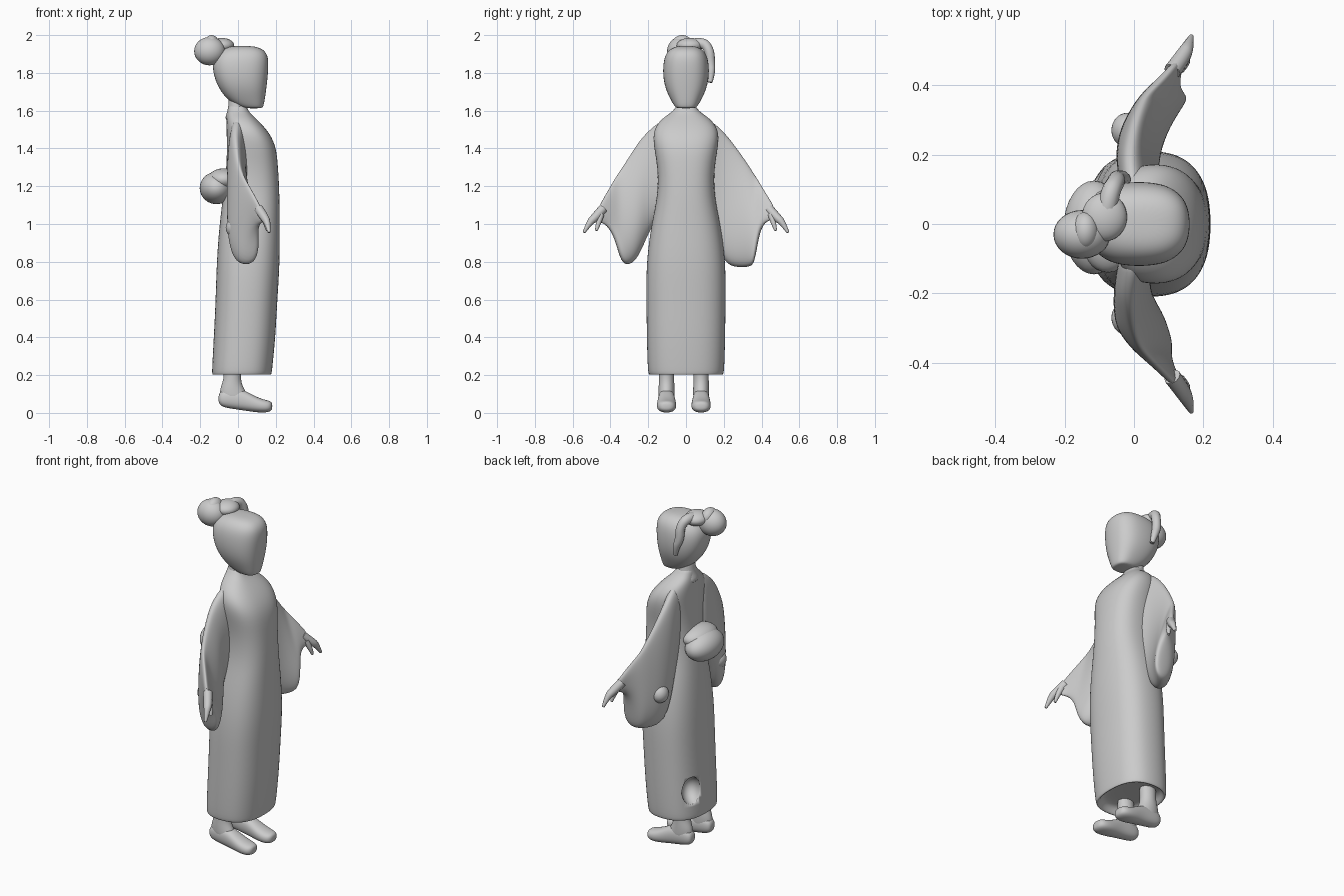
import bpy, bmesh
from math import sin, cos, pi
from mathutils import Vector


def smooth(obj, levels=2):
    obj.data.polygons.foreach_set("use_smooth", [True] * len(obj.data.polygons))
    if levels:
        m = obj.modifiers.new("soft", 'SUBSURF')
        m.levels = m.render_levels = levels
    return obj


def loft(name, rings, levels=2):
    """Skin a list of equal-length point rings and cap both ends."""
    bm = bmesh.new()
    vs = [[bm.verts.new(p) for p in r] for r in rings]
    n = len(vs[0])
    for a, b in zip(vs, vs[1:]):
        for i in range(n):
            j = (i + 1) % n
            bm.faces.new((a[i], a[j], b[j], b[i]))
    bm.faces.new(vs[0][::-1])
    bm.faces.new(vs[-1])
    bmesh.ops.recalc_face_normals(bm, faces=bm.faces)
    me = bpy.data.meshes.new(name)
    bm.to_mesh(me)
    bm.free()
    obj = bpy.data.objects.new(name, me)
    bpy.context.collection.objects.link(obj)
    return smooth(obj, levels)


def sq(v, p):
    return (1 if v >= 0 else -1) * abs(v) ** p


def flat_ring(z, x0, x1, hy, yc=0, p=0.8, n=20):
    """Horizontal rounded ring."""
    return [((x0 + x1) / 2 + (x1 - x0) / 2 * sq(cos(2 * pi * i / n), p),
             yc + hy * sq(sin(2 * pi * i / n), p), z) for i in range(n)]


def blob(name, loc, size, rot=(0, 0, 0)):
    bpy.ops.mesh.primitive_uv_sphere_add(segments=32, ring_count=16, location=loc, rotation=rot)
    o = bpy.context.object
    o.name, o.scale = name, size
    return smooth(o, 0)


def tube(name, pts):
    """Tapered round strand; each point is x, y, z, radius."""
    cu = bpy.data.curves.new(name, 'CURVE')
    cu.dimensions, cu.bevel_depth, cu.bevel_resolution = '3D', 1, 4
    cu.use_fill_caps = True
    s = cu.splines.new('NURBS')
    s.points.add(len(pts) - 1)
    for q, (x, y, z, r) in zip(s.points, pts):
        q.co, q.radius = (x, y, z, 1), r
    s.use_endpoint_u, s.order_u = True, 3
    o = bpy.data.objects.new(name, cu)
    bpy.context.collection.objects.link(o)


# robe body, turned in under the hem
robe_rows = [
    (.25, -.07, .11, .13), (.24, -.11, .15, .17), (.205, -.125, .165, .185), (.2, -.138, .178, .198),
    (.22, -.14, .182, .205), (.4, -.13, .20, .21), (.6, -.12, .21, .212), (.8, -.115, .224, .213),
    (1.0, -.10, .222, .185), (1.15, -.08, .222, .15), (1.3, -.062, .214, .15), (1.42, -.06, .203, .175),
    (1.5, -.062, .155, .175), (1.56, -.062, .095, .13), (1.6, -.055, .05, .06), (1.64, -.05, .045, .05)]
robe = loft("robe", [flat_ring(*r) for r in robe_rows])

# worn hole low on the back of the robe
cut = blob("hole_cutter", (-.13, .12, .37), (.1, .06, .08), (0, 0, -.7))
cut.hide_render = True
cut.hide_set(True)
mod = robe.modifiers.new("hole", 'BOOLEAN')
mod.object, mod.operation, mod.solver = cut, 'DIFFERENCE', 'EXACT'


# sleeves: hanging teardrop sections, narrow on the arm and wide at the bottom
def sleeve(name, rows, n=20):
    rings = []
    for y, zt, zb, xt, wt, xb, wb in rows:
        ring = []
        for i in range(n):
            a = 2 * pi * i / n
            f = (1 - sq(cos(a), .85)) / 2
            ring.append((xt + (xb - xt) * f + sq(sin(a), .8) * (wt + (wb - wt) * f),
                         y, zt + (zb - zt) * f))
        rings.append(ring)
    loft(name, rings)


# each row: y, top z, bottom z, top x, top half width, bottom x, bottom half width
sleeve("left_sleeve", [
    (.08, 1.57, 1.1, 0, .05, .03, .06), (.14, 1.545, .95, -.005, .05, .03, .06),
    (.2, 1.495, .78, -.012, .045, .02, .075), (.28, 1.39, .765, 0, .035, .045, .09),
    (.34, 1.30, .77, .02, .03, .09, .09), (.365, 1.26, .79, .03, .025, .11, .085),
    (.39, 1.22, .97, .05, .022, .10, .055), (.43, 1.15, 1.02, .09, .018, .12, .025),
    (.47, 1.09, 1.02, .12, .012, .14, .015)])
sleeve("right_sleeve", [
    (-.08, 1.57, 1.15, 0, .05, .02, .05), (-.14, 1.545, 1.05, -.005, .05, .0, .05),
    (-.2, 1.495, .95, -.015, .045, .0, .06), (-.25, 1.44, .82, -.012, .035, .02, .09),
    (-.3, 1.36, .775, -.005, .03, .035, .1), (-.345, 1.29, .79, .01, .025, .06, .085),
    (-.375, 1.245, .92, .03, .022, .07, .06), (-.42, 1.165, 1.0, .075, .018, .1, .03),
    (-.47, 1.08, 1.01, .12, .012, .14, .015)])

# hands: long fingers and a short thumb on each side
for side, s in (("left", 1), ("right", -1)):
    tube(side + "_fingers", [(.11, s * .44, 1.08, .025), (.14, s * .48, 1.035, .024),
                             (.155, s * .51, 1.01, .018), (.165, s * .54, .955, .007)])
    tube(side + "_thumb", [(.13, s * .45, 1.05, .018), (.15, s * .465, 1.0, .014),
                           (.155, s * .475, .965, .007)])
    # balled cuff lining behind each sleeve
    blob(side + "_cuff_lining", (-.02, s * .27, .98), (.045, .05, .05))

# sash bow on the back
blob("sash_bow", (-.115, -.01, 1.19), (.088, .135, .085), (0, .15, 0))
blob("sash_bow_fold", (-.075, -.02, 1.235), (.085, .12, .06))

# neck and head
loft("neck", [flat_ring(z, a, b, h, p=1) for z, a, b, h in
              [(1.54, -.08, .06, .09), (1.59, -.058, .045, .06), (1.63, -.05, .04, .05), (1.7, -.05, .05, .05)]])
head_rows = [
    (1.612, .045, .125, .045), (1.62, .0, .135, .06), (1.66, -.06, .143, .083), (1.72, -.105, .152, .112),
    (1.79, -.132, .16, .124), (1.86, -.138, .164, .121), (1.905, -.115, .155, .106),
    (1.935, -.07, .12, .075), (1.943, -.02, .06, .03)]
loft("head", [flat_ring(*r) for r in head_rows])

# gathered hair: bun, top roll and a looped side strand
blob("hair_bun", (-.15, -.03, 1.915), (.082, .07, .075))
blob("hair_bun_peak", (-.14, -.02, 1.95), (.04, .055, .05))
blob("hair_top_roll", (-.085, .02, 1.945), (.065, .07, .04))
tube("hair_strand", [(-.08, .03, 1.95, .03), (-.07, .09, 1.965, .028), (-.05, .125, 1.92, .025),
                     (-.05, .13, 1.85, .025), (-.03, .135, 1.80, .02), (-.02, .128, 1.75, .012)])

# legs and feet
for side, yc in (("left", .08), ("right", -.103)):
    loft(side + "_leg", [flat_ring(z, a, b, h, yc, 1, 16) for z, a, b, h in
                         [(.28, -.085, .03, .045), (.19, -.072, .012, .04), (.14, -.092, .025, .043),
                          (.1, -.1, .05, .043), (.06, -.09, .06, .042)]])
    rows = [(-.104, .06, .09, .018), (-.092, .033, .12, .036), (-.04, .022, .135, .043),
            (.03, .012, .125, .045), (.09, .003, .088, .052), (.14, 0, .07, .053),
            (.17, .006, .064, .043), (.182, .02, .052, .02)]
    loft(side + "_foot", [[(x, yc + h * sq(cos(2 * pi * i / 16), .85),
                            (a + b) / 2 + (b - a) / 2 * sq(sin(2 * pi * i / 16), .85))
                           for i in range(16)] for x, a, b, h in rows])
